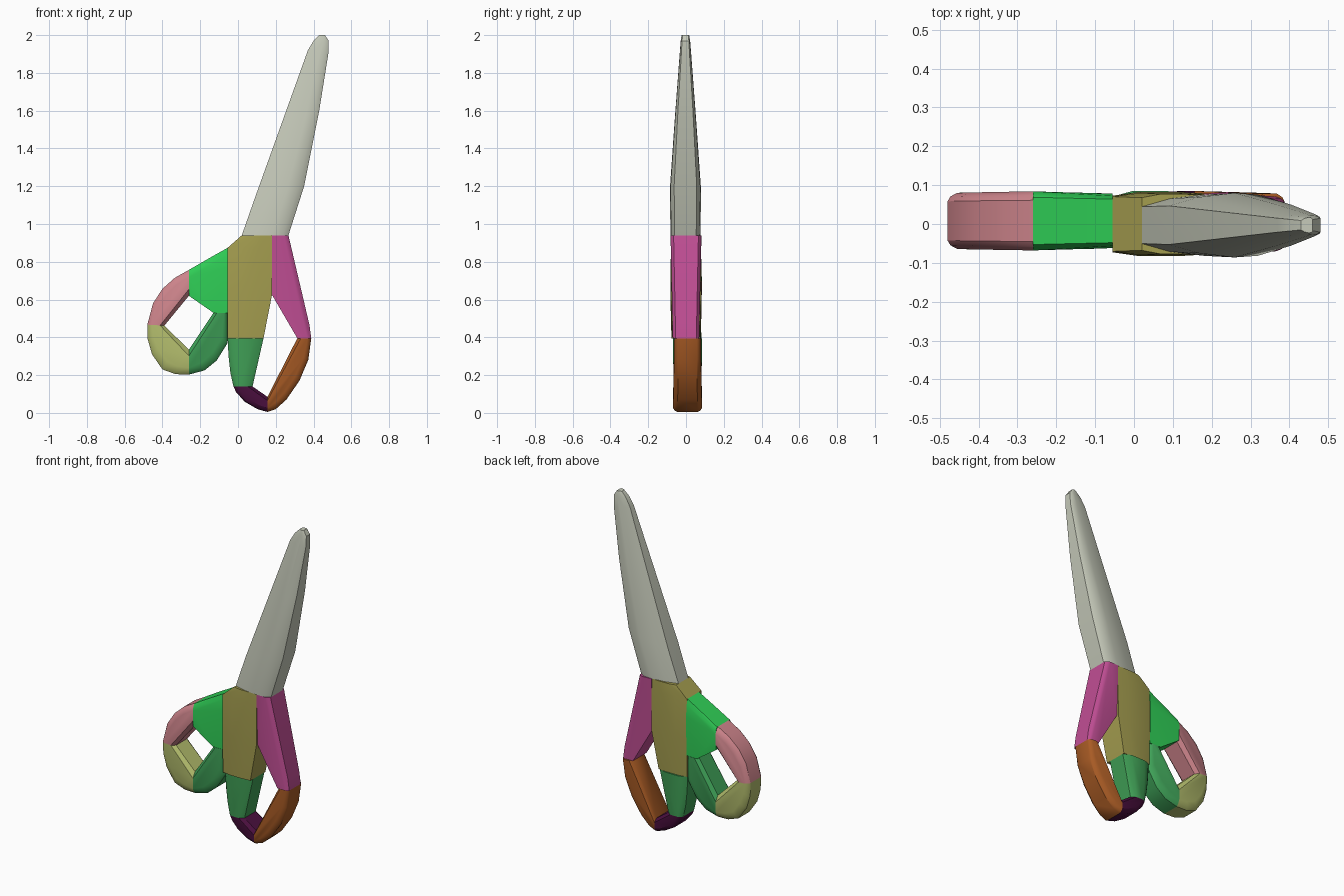
import bpy
import bmesh
from mathutils import Vector

cube = bpy.data.objects.get("Cube")
if cube:
    bpy.data.objects.remove(cube, do_unlink=True)


def linear(value):
    value /= 255
    return value / 12.92 if value < 0.04045 else ((value + 0.055) / 1.055) ** 2.4


def material(name, *rgb):
    mat = bpy.data.materials.new(name)
    colour = [linear(v) for v in rgb] + [1.0]
    mat.use_nodes = True
    mat.diffuse_color = colour
    shader = mat.node_tree.nodes["Principled BSDF"]
    shader.inputs["Base Color"].default_value = colour
    shader.inputs["Roughness"].default_value = 0.7
    return mat


def along(path, fraction):
    """Point at a fraction of the way along a polyline, counted by segment."""
    place = fraction * (len(path) - 1)
    index = min(int(place), len(path) - 2)
    return Vector(path[index]).lerp(Vector(path[index + 1]), place - index)


def solid(name, mat, outer, inner, thickness, profile, centre=0.008):
    """Convex part swept through sections that join an outer edge to an inner edge.
    thickness gives half depths along the part, profile the rounding across it."""
    bm = bmesh.new()
    for i, start in enumerate(outer):
        fraction = i / (len(outer) - 1)
        end = along(inner, fraction)
        depths = [(d, 0) for d in thickness]
        depth = along(depths, fraction).x
        for across, ratio in profile:
            p = Vector(start).lerp(end, across)
            for side in (-1, 1):
                bm.verts.new((p.x, centre + side * depth * ratio, p.y))
    bmesh.ops.convex_hull(bm, input=bm.verts[:])
    bmesh.ops.delete(bm, geom=[v for v in bm.verts if not v.link_faces], context='VERTS')
    bmesh.ops.dissolve_limit(bm, angle_limit=0.01, verts=bm.verts[:], edges=bm.edges[:])
    bmesh.ops.recalc_face_normals(bm, faces=bm.faces[:])
    mesh = bpy.data.meshes.new(name)
    bm.to_mesh(mesh)
    bm.free()
    mesh.materials.append(mat)
    obj = bpy.data.objects.new(name, mesh)
    bpy.context.collection.objects.link(obj)
    bpy.ops.object.select_all(action='DESELECT')
    obj.select_set(True)
    bpy.context.view_layer.objects.active = obj
    bpy.ops.object.shade_smooth_by_angle(angle=0.5)
    return obj


# Cross-section roundings, from the outer edge to the inner edge
ROUND = [(0, 0.7), (0.08, 0.87), (0.27, 1), (0.75, 1), (1, 0.72)]
OUTER_ROUND = [(0, 0.8), (0.1, 0.92), (0.3, 1), (1, 0.95)]
LENS = [(0, 0.6), (0.3, 0.87), (0.65, 1), (0.88, 0.95), (1, 0.72)]
CORE = [(0, 0.88), (0.3, 1), (0.7, 1), (1, 0.95)]

# Closed blades
solid("blades", material("pale steel", 198, 202, 186),
      [(0.02, 0.94), (0.09, 1.14), (0.23, 1.53), (0.37, 1.92), (0.4, 1.97), (0.43, 2)],
      [(0.267, 0.94), (0.35, 1.2), (0.43, 1.6), (0.478, 1.9), (0.48, 1.97), (0.46, 2)],
      [0.079, 0.083, 0.055, 0.03, 0.025, 0.02], LENS, -0.003)

# Central body and its shank
solid("pivot_body", material("olive", 164, 157, 79),
      [(-0.055, 0.395), (-0.055, 0.63), (-0.055, 0.874), (0.02, 0.94)],
      [(0.135, 0.395), (0.18, 0.625), (0.18, 0.874), (0.18, 0.94)],
      [0.077, 0.083, 0.08, 0.077], CORE, 0)
solid("long_handle_shank", material("leaf green", 64, 160, 86),
      [(-0.055, 0.395), (-0.05, 0.3), (-0.04, 0.21), (-0.024, 0.14)],
      [(0.135, 0.395), (0.077, 0.14)], [0.077, 0.074], ROUND)

# Long finger loop
solid("long_handle_arm", material("magenta", 192, 78, 148),
      [(0.267, 0.94), (0.378, 0.467), (0.388, 0.395)],
      [(0.18, 0.94), (0.18, 0.625), (0.314, 0.395)],
      [0.082, 0.07, 0.07], OUTER_ROUND, 0)
solid("long_handle_bow", material("burnt orange", 170, 92, 37),
      [(0.388, 0.395), (0.372, 0.28), (0.325, 0.17), (0.256, 0.07), (0.2, 0.02), (0.156, 0.005)],
      [(0.314, 0.395), (0.156, 0.085)], [0.07, 0.077], ROUND)
solid("long_handle_tip", material("dark plum", 74, 15, 62),
      [(0.156, 0.005), (0.103, 0.02), (0.034, 0.06), (-0.01, 0.11), (-0.024, 0.14)],
      [(0.156, 0.085), (0.077, 0.14)], [0.077, 0.074], ROUND)

# Round thumb loop
solid("thumb_loop_arm", material("bright green", 47, 206, 86),
      [(-0.26, 0.757), (-0.16, 0.815), (-0.055, 0.874)],
      [(-0.26, 0.62), (-0.13, 0.53), (-0.055, 0.53)], [0.076, 0.07], OUTER_ROUND)
solid("thumb_loop_side", material("dusty pink", 205, 132, 139),
      [(-0.26, 0.757), (-0.335, 0.715), (-0.4, 0.657), (-0.45, 0.58), (-0.48, 0.467)],
      [(-0.26, 0.62), (-0.39, 0.462)], [0.076, 0.072], ROUND)
solid("thumb_loop_end", material("lime", 181, 191, 110),
      [(-0.48, 0.467), (-0.478, 0.39), (-0.455, 0.31), (-0.4, 0.23), (-0.33, 0.205), (-0.26, 0.203)],
      [(-0.39, 0.462), (-0.26, 0.335)], [0.072, 0.075], ROUND)
solid("thumb_loop_base", material("fern green", 63, 162, 88),
      [(-0.26, 0.203), (-0.177, 0.225), (-0.113, 0.277), (-0.055, 0.37), (-0.055, 0.53)],
      [(-0.26, 0.335), (-0.13, 0.53)], [0.075, 0.07], ROUND)
